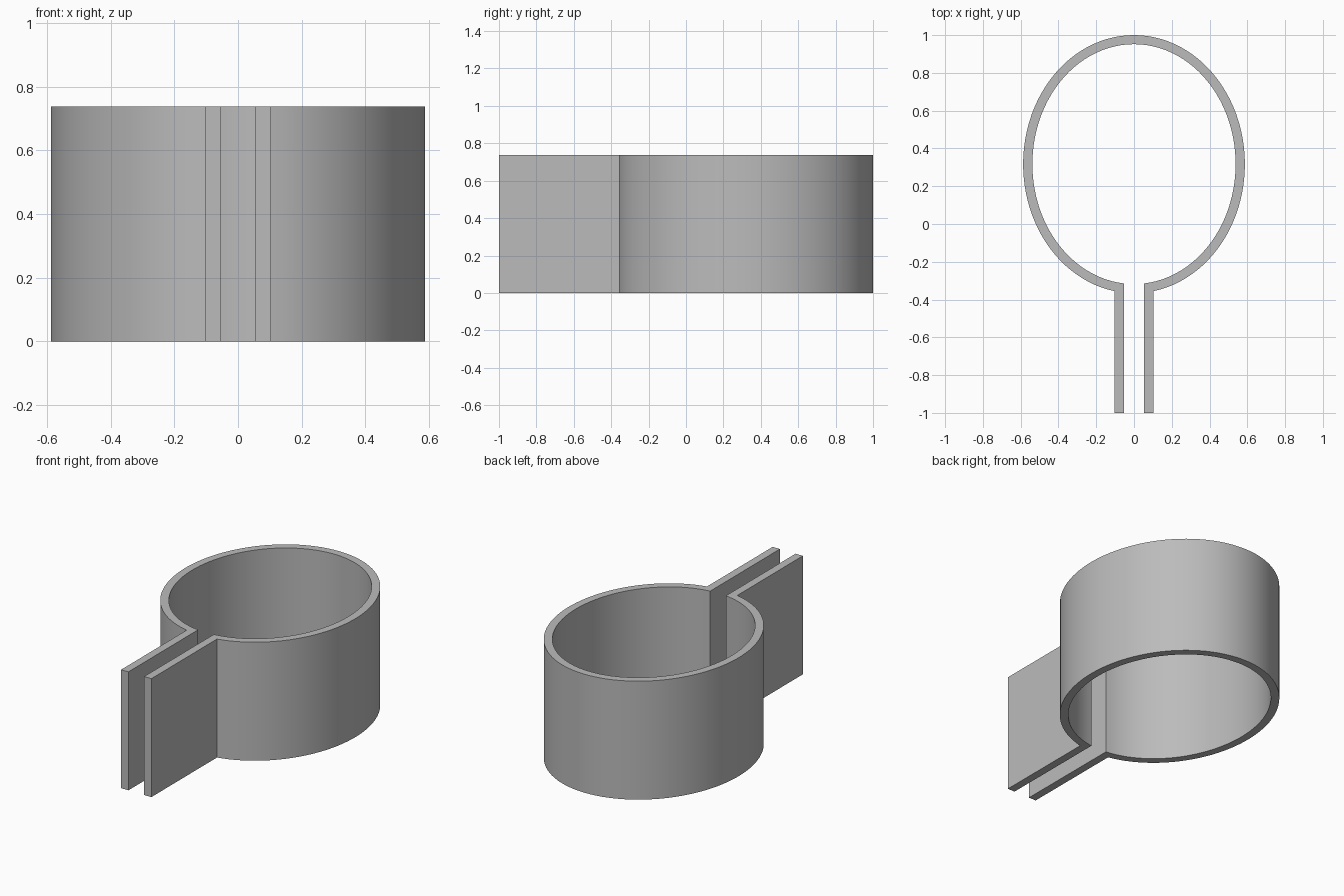
import bpy, bmesh
from math import sin, cos, asin, pi, radians

cube = bpy.data.objects.get("Cube")
if cube:
    bpy.data.objects.remove(cube, do_unlink=True)

HEIGHT = 0.737
CENTRE_Y = 0.317
SEGMENTS = 96
OUTER = (0.587, 0.683, 0.104)   # x radius, y radius, x where the tab joins
INNER = (0.538, 0.635, 0.054)

grey = bpy.data.materials.new("grey")
grey.use_nodes = True
grey.diffuse_color = (0.5, 0.5, 0.5, 1)
grey.node_tree.nodes["Principled BSDF"].inputs["Base Color"].default_value = grey.diffuse_color


def wall_line(rx, ry, tab_x):
    """Tab end, open ellipse round the back, other tab end."""
    start = asin(tab_x / rx)
    points = [(tab_x, -1)]
    for i in range(SEGMENTS + 1):
        t = start + (2 * pi - 2 * start) * i / SEGMENTS
        points.append((rx * sin(t), CENTRE_Y - ry * cos(t)))
    return points + [(-tab_x, -1)]


# Clamp band: oval ring continuing into two parallel tabs
bm = bmesh.new()
outer, inner = [[bm.verts.new((x, y, 0)) for x, y in wall_line(*s)] for s in (OUTER, INNER)]
for i in range(len(outer) - 1):
    bm.faces.new((outer[i], outer[i + 1], inner[i + 1], inner[i]))
top = bmesh.ops.extrude_face_region(bm, geom=bm.faces[:], use_keep_orig=True)
bmesh.ops.translate(bm, vec=(0, 0, HEIGHT),
                    verts=[g for g in top["geom"] if isinstance(g, bmesh.types.BMVert)])
bmesh.ops.recalc_face_normals(bm, faces=bm.faces[:])
mesh = bpy.data.meshes.new("clamp_band")
bm.to_mesh(mesh)
bm.free()
mesh.materials.append(grey)

band = bpy.data.objects.new("clamp_band", mesh)
bpy.context.collection.objects.link(band)
bpy.ops.object.select_all(action="DESELECT")
band.select_set(True)
bpy.context.view_layer.objects.active = band
bpy.ops.object.shade_smooth_by_angle(angle=radians(30))
